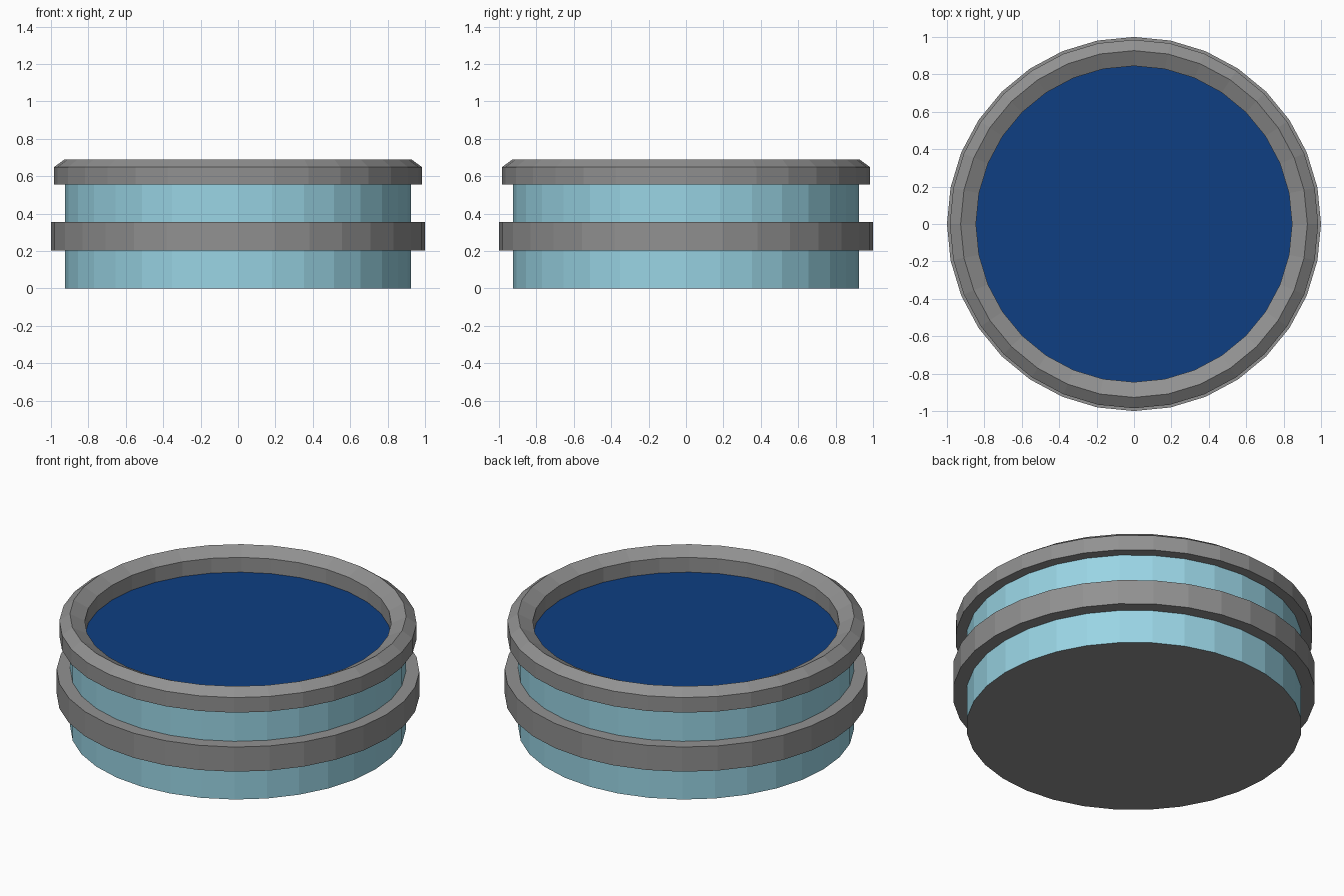
import bpy, bmesh, math

if "Cube" in bpy.data.objects:
    bpy.data.objects.remove(bpy.data.objects["Cube"])

SIDES = 32


def material(name, rgb):
    m = bpy.data.materials.new(name)
    m.diffuse_color = tuple((c / 255 / 12.92) if c < 11 else ((c / 255 + 0.055) / 1.055) ** 2.4
                            for c in rgb) + (1.0,)
    m.use_nodes = True
    m.node_tree.nodes["Principled BSDF"].inputs["Base Color"].default_value = m.diffuse_color
    return m


grey = material("grey", (145, 145, 145))
light_blue = material("light_blue", (153, 212, 228))
dark_blue = material("dark_blue", (14, 62, 130))


def lathe(name, profile, mats, closed=False, cap=None):
    """Spin (radius, z) points around z; optionally cap the first ring facing down or up."""
    bm = bmesh.new()
    rings = []
    for r, z in profile:
        rings.append([bm.verts.new((r * math.cos(2 * math.pi * i / SIDES),
                                    r * math.sin(2 * math.pi * i / SIDES), z))
                      for i in range(SIDES)])
    n = len(rings)
    for k in range(n if closed else n - 1):
        a, b = rings[k], rings[(k + 1) % n]
        for i in range(SIDES):
            j = (i + 1) % SIDES
            bm.faces.new((a[i], a[j], b[j], b[i]))
    if cap:
        ring = rings[0] if cap == "up" else rings[0][::-1]
        bm.faces.new(ring).material_index = len(mats) - 1
    me = bpy.data.meshes.new(name)
    bm.to_mesh(me)
    bm.free()
    for m in mats:
        me.materials.append(m)
    ob = bpy.data.objects.new(name, me)
    bpy.context.collection.objects.link(ob)
    return ob


# Drum wall with a grey underside
lathe("body", [(0.925, 0.0), (0.925, 0.556)], [light_blue, grey], cap="down")

# Square-edged band around the middle
lathe("middle_band", [(0.925, 0.204), (1.0, 0.204), (1.0, 0.354), (0.925, 0.354)], [grey])

# Bevelled rim with a recessed inner wall
lathe("top_rim", [(0.845, 0.556), (0.985, 0.556), (0.985, 0.648), (0.927, 0.69),
                  (0.845, 0.648)], [grey], closed=True)

# Flat surface inside the rim
lathe("inner_disc", [(0.846, 0.558)], [dark_blue], cap="up")
